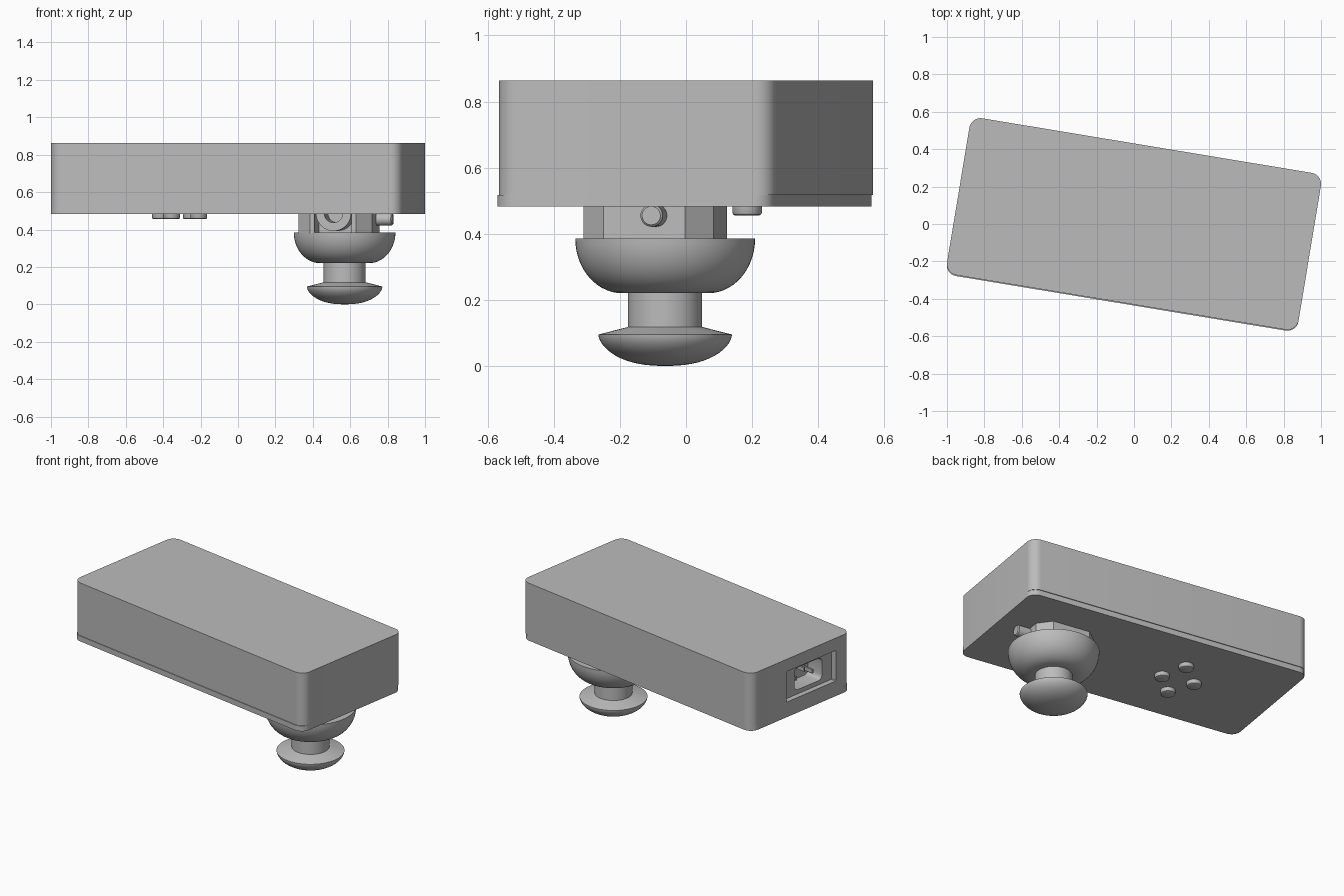
import bpy, bmesh, math
from mathutils import Matrix, Vector

if "Cube" in bpy.data.objects:
    bpy.data.objects.remove(bpy.data.objects["Cube"])

TILT = Matrix.Rotation(math.radians(-9.4), 4, 'Z')

grey = bpy.data.materials.new("plain grey")
grey.use_nodes = True
colour = (0.5, 0.5, 0.5, 1)
grey.diffuse_color = colour
grey.node_tree.nodes["Principled BSDF"].inputs["Base Color"].default_value = colour


def finish(name, bm, matrix=Matrix()):
    bmesh.ops.recalc_face_normals(bm, faces=bm.faces)
    bm.transform(matrix)
    mesh = bpy.data.meshes.new(name)
    bm.to_mesh(mesh)
    bm.free()
    mesh.materials.append(grey)
    ob = bpy.data.objects.new(name, mesh)
    bpy.context.collection.objects.link(ob)
    return ob


def smooth(ob, angle=30):
    bpy.ops.object.select_all(action='DESELECT')
    ob.select_set(True)
    bpy.context.view_layer.objects.active = ob
    bpy.ops.object.shade_smooth_by_angle(angle=math.radians(angle))


def prism(name, points, depth, matrix):
    """Extrude a flat outline along its own z."""
    bm = bmesh.new()
    face = bm.faces.new([bm.verts.new((x, y, 0)) for x, y in points])
    moved = bmesh.ops.extrude_face_region(bm, geom=[face])["geom"]
    bmesh.ops.translate(bm, vec=(0, 0, depth),
                        verts=[v for v in moved if isinstance(v, bmesh.types.BMVert)])
    return finish(name, bm, matrix)


def rounded(w, h, r, steps=10):
    """Rounded rectangle outline; one step gives chamfered corners."""
    pts = []
    for i, (sx, sy) in enumerate([(1, 1), (-1, 1), (-1, -1), (1, -1)]):
        for k in range(steps + 1):
            a = math.pi / 2 * (i + k / steps)
            pts.append((sx * (w / 2 - r) + r * math.cos(a), sy * (h / 2 - r) + r * math.sin(a)))
    return pts


def lathe(name, profile, matrix, segments=64):
    bm = bmesh.new()
    verts = [bm.verts.new((r, 0, z)) for r, z in profile]
    edges = [bm.edges.new(pair) for pair in zip(verts, verts[1:])]
    bmesh.ops.spin(bm, geom=verts + edges, axis=(0, 0, 1), cent=(0, 0, 0),
                   angle=math.tau, steps=segments)
    bmesh.ops.remove_doubles(bm, verts=bm.verts, dist=1e-5)
    ob = finish(name, bm, matrix)
    smooth(ob)
    return ob


def cut(ob, cutter):
    mod = ob.modifiers.new("cut", 'BOOLEAN')
    mod.operation, mod.solver, mod.object = 'DIFFERENCE', 'EXACT', cutter
    bpy.ops.object.select_all(action='DESELECT')
    bpy.context.view_layer.objects.active = ob
    ob.select_set(True)
    bpy.ops.object.modifier_apply(modifier="cut")
    bpy.data.objects.remove(cutter)


def place(x, y, z):
    return Matrix.Translation((x, y, z))


# Case with a power inlet recess in its -x end
LENGTH, WIDTH = 1.905, 0.85
case = prism("case", rounded(LENGTH, WIDTH, 0.06), 0.345, TILT @ place(0, 0, 0.518))
facing_end = Matrix(((0, 0, 1, 0), (1, 0, 0, 0), (0, 1, 0, 0), (0, 0, 0, 1)))


def end_frame(depth, y, z):
    return TILT @ place(-LENGTH / 2 + depth, y, z) @ facing_end


cut(case, prism("recess_cutter", rounded(0.42, 0.2, 0.004, 1), 0.135, end_frame(-0.1, -0.09, 0.682)))
cut(case, prism("inlet_cutter", rounded(0.235, 0.145, 0.03, 4), 0.2, end_frame(-0.05, -0.1, 0.682)))
smooth(case)

# Inlet pins
for i, (dy, dz) in enumerate([(-0.07, -0.015), (0, 0.02), (0.07, -0.015)]):
    prism(f"inlet_pin_{i + 1}", rounded(0.012, 0.028, 0.002, 1), 0.09,
          end_frame(0.065, -0.1 + dy, 0.682 + dz))

# Base plate, set slightly forward of the case
plate = prism("base_plate", rounded(LENGTH, WIDTH, 0.06), 0.035, TILT @ place(0, -0.005, 0.483))
smooth(plate)

# Small feet under the plate
foot_profile = [(0, 0), (0.036, 0), (0.042, 0.003), (0.045, 0.009), (0.045, 0.04)]
for i, (x, y) in enumerate([(-0.21, 0.01), (-0.25, 0.185), (-0.355, -0.11), (-0.415, 0.06)]):
    foot = lathe(f"foot_{i + 1}", foot_profile, place(x, y, 0.455), 32)

# Knob: bowl, stem and domed button
KNOB = (0.57, -0.063)
bowl = [(0, 0.385), (0.272, 0.385)]
for k in range(1, 15):
    a = math.pi / 2 * k / 14
    bowl.append((0.13 + 0.142 * math.cos(a), 0.385 - 0.165 * math.sin(a)))
knob = bowl + [(0.112, 0.22), (0.112, 0.118), (0.202, 0.095)]
for k in range(1, 15):
    a = math.pi / 2 * k / 14
    knob.append((0.202 * math.cos(a) ** 0.85, 0.095 - 0.095 * math.sin(a) ** 1.15))
lathe("knob", knob, place(*KNOB, 0))

# Mount between plate and bowl, with an open slot at the front
MOUNT = place(0.54, -0.093, 0.38) @ TILT
mount = prism("mount", rounded(0.4, 0.4, 0.075, 1), 0.11, MOUNT)
cut(mount, prism("slot_cutter", rounded(0.2, 0.2, 0.001, 1), 0.2, MOUNT @ place(0, -0.15, -0.05)))

# Half-sunk ring seen in the slot
ring = [(0.05, 0), (0.095, 0), (0.095, 0.12), (0.05, 0.12), (0.05, 0)]
lathe("mount_ring", ring, MOUNT @ place(0, -0.06, 0.107) @ Matrix.Rotation(math.pi / 2, 4, 'X'), 40)

# Side peg
peg = [(0, 0), (0.034, 0), (0.034, 0.15), (0.028, 0.156), (0, 0.156)]
lathe("side_peg", peg, MOUNT @ place(0.13, 0.035, 0.075) @ Matrix.Rotation(math.pi / 2, 4, 'Y'), 32)
